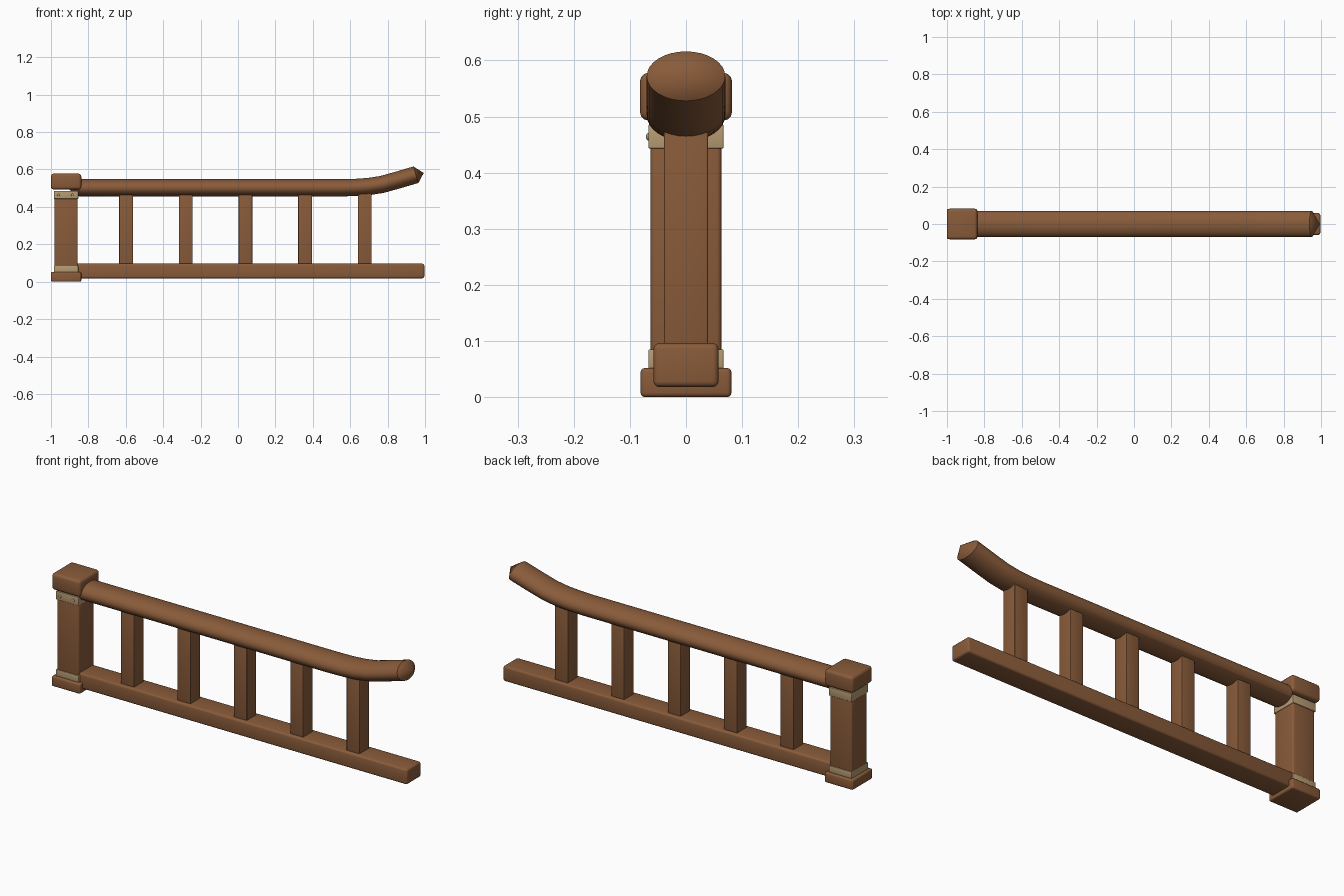
import bpy
import bmesh
import math
from mathutils import Vector

old = bpy.data.objects.get("Cube")
if old:
    bpy.data.objects.remove(old, do_unlink=True)


def material(name, colour):
    m = bpy.data.materials.new(name)
    m.use_nodes = True
    m.diffuse_color = colour
    m.node_tree.nodes["Principled BSDF"].inputs["Base Color"].default_value = colour
    return m


wood = material("brown wood", (0.25, 0.105, 0.042, 1))
tan = material("tan binding", (0.47, 0.33, 0.17, 1))


def finish(bm, name, mat):
    bmesh.ops.recalc_face_normals(bm, faces=bm.faces)
    mesh = bpy.data.meshes.new(name)
    bm.to_mesh(mesh)
    bm.free()
    mesh.materials.append(mat)
    obj = bpy.data.objects.new(name, mesh)
    bpy.context.collection.objects.link(obj)
    bpy.ops.object.select_all(action="DESELECT")
    obj.select_set(True)
    bpy.context.view_layer.objects.active = obj
    bpy.ops.object.shade_smooth_by_angle(angle=math.radians(40))
    return obj


def box(name, x, half_y, z, bevel, mat):
    """Bevelled box from x and z ranges, centred on y."""
    bm = bmesh.new()
    bmesh.ops.create_cube(bm, size=1)
    for v in bm.verts:
        v.co = (x[0] + (v.co.x + 0.5) * (x[1] - x[0]),
                v.co.y * 2 * half_y,
                z[0] + (v.co.z + 0.5) * (z[1] - z[0]))
    bmesh.ops.bevel(bm, geom=bm.edges[:], offset=bevel, segments=3,
                    profile=0.5, affect="EDGES")
    return finish(bm, name, mat)


# Newel post with base, cap and bindings
POST_X = -0.919
box("post", (POST_X - 0.062, POST_X + 0.062), 0.063, (0.03, 0.484), 0.008, wood)
box("post_base", (-1.0, -0.838), 0.081, (0.0, 0.052), 0.008, wood)
box("post_cap", (-1.0, -0.838), 0.082, (0.493, 0.578), 0.015, wood)
for label, z in (("lower", (0.05, 0.085)), ("upper", (0.443, 0.486))):
    box(label + "_binding", (POST_X - 0.065, POST_X + 0.065), 0.067, z, 0.003, tan)

# Small pegs on the front of the upper binding
for side, x in (("right", -0.96), ("left", -0.885)):
    bm = bmesh.new()
    bmesh.ops.create_uvsphere(bm, u_segments=12, v_segments=8, radius=0.007)
    bmesh.ops.scale(bm, vec=(1, 0.6, 1), verts=bm.verts)
    bmesh.ops.translate(bm, vec=(x, -0.067, 0.464), verts=bm.verts)
    finish(bm, side + "_peg", tan)

# Bottom beam and evenly spaced balusters
box("bottom_beam", (-0.93, 0.996), 0.058, (0.018, 0.096), 0.01, wood)
for i in range(5):
    x = -0.598 + 0.319 * i
    box(f"baluster_{i + 1}", (x - 0.037, x + 0.037), 0.039, (0.08, 0.485), 0.003, wood)

# Handrail: oval section swept along a path that lifts at the far end
path = [Vector((x, 0, z)) for x, z in (
    (-0.85, 0.502), (0.55, 0.502), (0.63, 0.504), (0.7, 0.509),
    (0.77, 0.52), (0.86, 0.545), (0.951, 0.572))]
SIDES = 32
bm = bmesh.new()
rings = []
for i, p in enumerate(path):
    along = (path[min(i + 1, len(path) - 1)] - path[max(i - 1, 0)]).normalized()
    up = Vector((-along.z, 0, along.x))
    ring = []
    for k in range(SIDES):
        a = math.tau * k / SIDES
        ring.append(bm.verts.new(p + up * 0.046 * math.sin(a)
                                 + Vector((0, 0.07 * math.cos(a), 0))))
    rings.append(ring)
for a, b in zip(rings, rings[1:]):
    for k in range(SIDES):
        n = (k + 1) % SIDES
        bm.faces.new((a[k], a[n], b[n], b[k]))

# Pointed rail ends
for ring, tip in ((rings[0], (-0.91, 0, 0.498)), (rings[-1], (0.993, 0, 0.581))):
    point = bm.verts.new(tip)
    for k in range(SIDES):
        bm.faces.new((ring[k], ring[(k + 1) % SIDES], point))
finish(bm, "handrail", wood)
